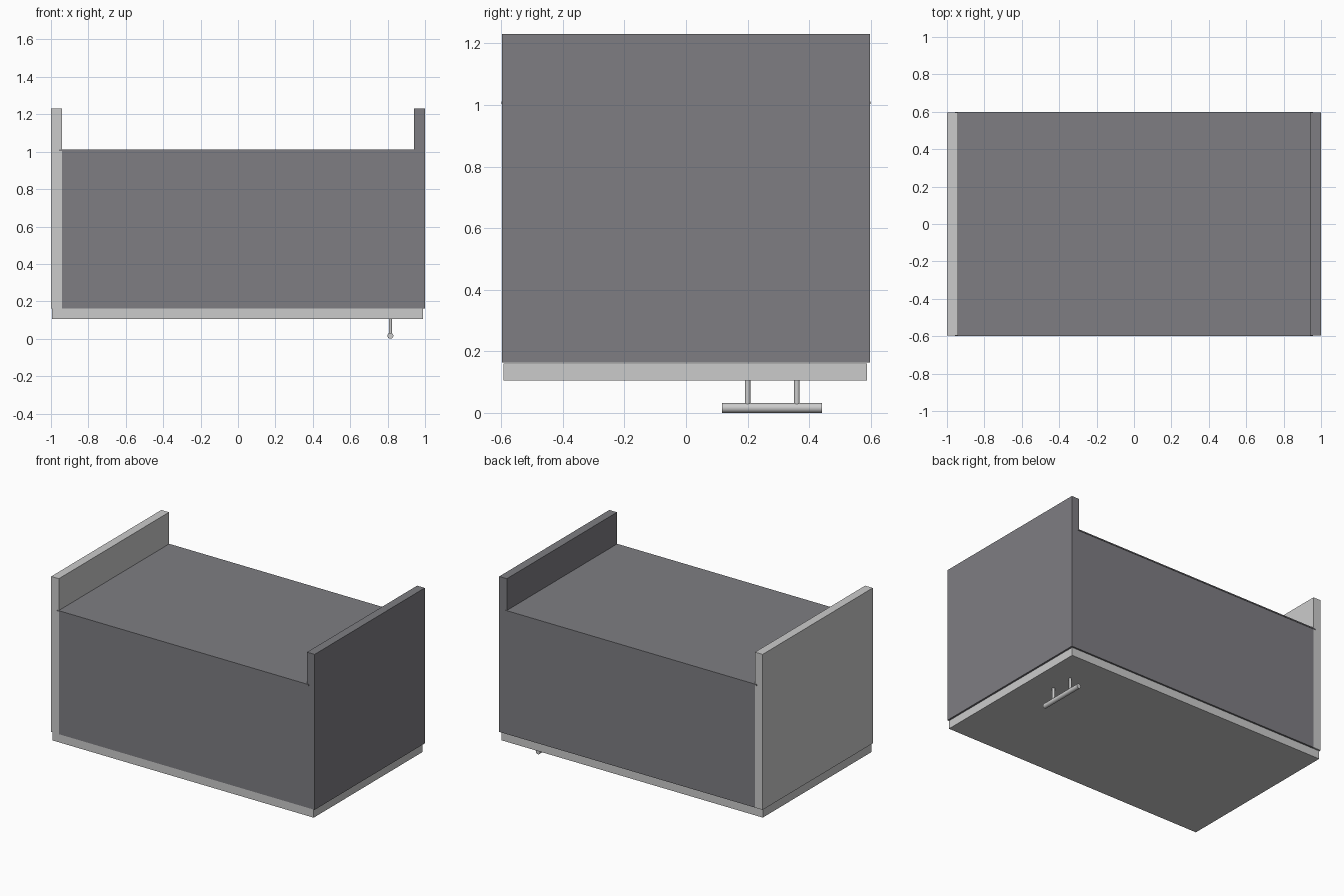
import bpy, math

if "Cube" in bpy.data.objects:
    bpy.data.objects.remove(bpy.data.objects["Cube"])

dark = bpy.data.materials.new("dark_laminate")
dark.diffuse_color = (0.21, 0.207, 0.225, 1)
dark.use_nodes = True
dark.node_tree.nodes["Principled BSDF"].inputs["Base Color"].default_value = dark.diffuse_color


def panel(name, x, y, z, mat=None):
    """Box given by its (min, max) range on each axis."""
    bpy.ops.mesh.primitive_cube_add(size=1)
    ob = bpy.context.object
    ob.name = name
    ob.location = [(a + b) / 2 for a, b in (x, y, z)]
    ob.scale = [b - a for a, b in (x, y, z)]
    bpy.ops.object.transform_apply(location=False, rotation=False, scale=True)
    if mat:
        ob.data.materials.append(mat)
    return ob


def rod(name, loc, radius, length, rot=(0, 0, 0)):
    bpy.ops.mesh.primitive_cylinder_add(vertices=32, radius=radius, depth=length,
                                        location=loc, rotation=rot)
    bpy.context.object.name = name
    bpy.ops.object.shade_smooth_by_angle(angle=math.radians(35))


# Carcass: tall end panels and the two long panels between them
depth = (-0.597, 0.597)
panel("left_end_panel", (-1.0, -0.942), depth, (0.163, 1.23))
panel("right_end_panel", (0.942, 1.0), depth, (0.163, 1.23), dark)
panel("front_panel", (-0.942, 0.942), (-0.597, -0.539), (0.163, 1.004), dark)
panel("rear_panel", (-0.942, 0.942), (0.539, 0.597), (0.163, 1.004), dark)

# Thin backing sheet let into the end panels
panel("backing_sheet", (-0.957, 0.957), (-0.6, 0.6), (1.004, 1.012), dark)

# Door, with a small gap to the carcass
panel("door", (-0.995, 0.99), (-0.593, 0.588), (0.105, 0.161))

# Bar handle on two posts
rod("handle_bar", (0.815, 0.28, 0.016), 0.016, 0.325, (math.pi / 2, 0, 0))
for i, y in enumerate((0.2, 0.36)):
    rod(f"handle_post_{i + 1}", (0.815, y, 0.063), 0.009, 0.09)
